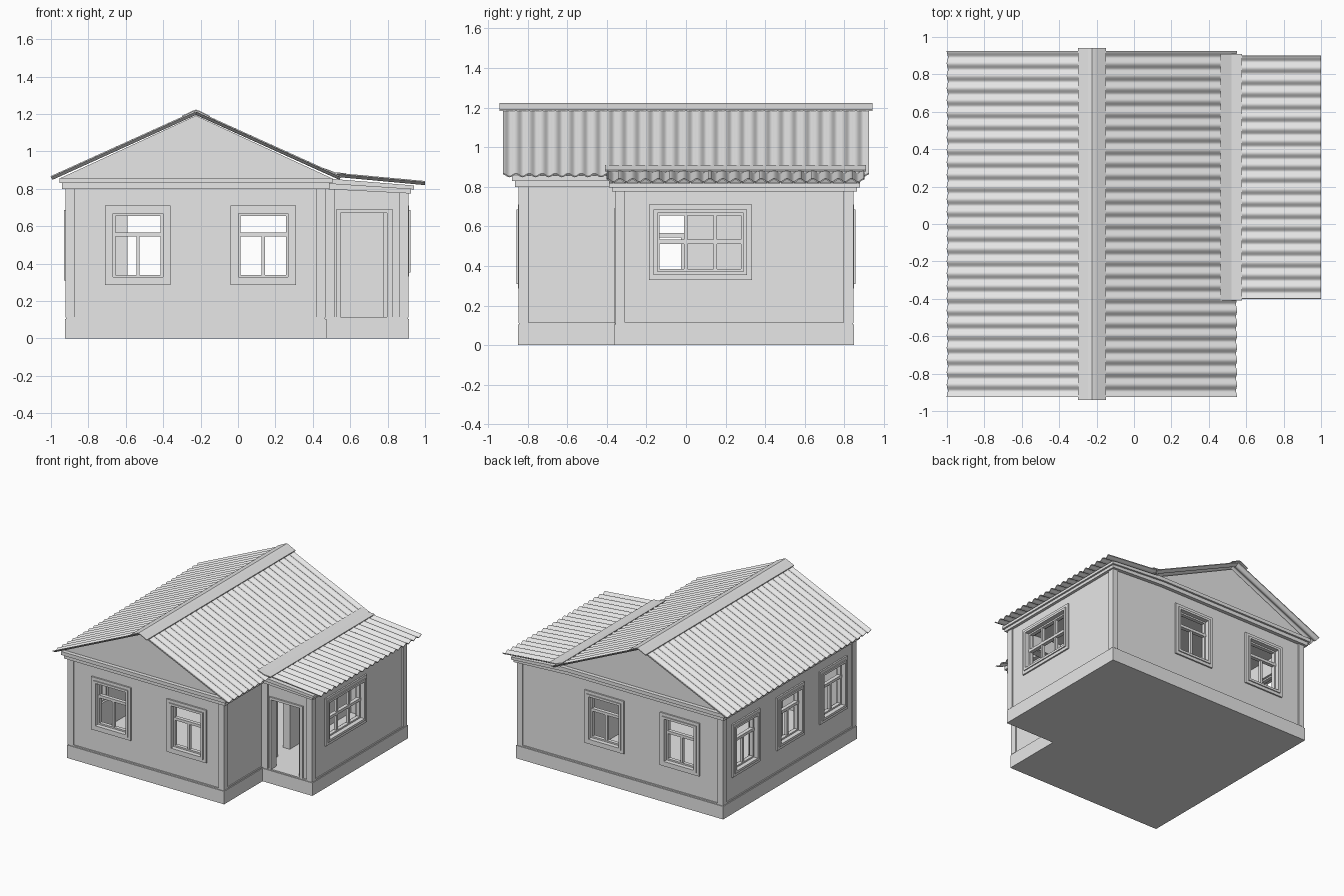
import bpy, bmesh, math
from mathutils import Vector

old = bpy.data.objects.get("Cube")
if old:
    bpy.data.objects.remove(old, do_unlink=True)

grey = bpy.data.materials.new("plain_grey")
grey.use_nodes = True
grey.diffuse_color = (0.8, 0.8, 0.8, 1)
grey.node_tree.nodes["Principled BSDF"].inputs["Base Color"].default_value = (0.8, 0.8, 0.8, 1)


def finish(name, bm):
    bmesh.ops.recalc_face_normals(bm, faces=bm.faces)
    mesh = bpy.data.meshes.new(name)
    bm.to_mesh(mesh)
    bm.free()
    mesh.materials.append(grey)
    obj = bpy.data.objects.new(name, mesh)
    bpy.context.collection.objects.link(obj)
    return obj


def add_box(bm, a, b):
    lo = Vector(map(min, a, b))
    hi = Vector(map(max, a, b))
    made = bmesh.ops.create_cube(bm, size=1)["verts"]
    for v in made:
        v.co = Vector((lo[i] + hi[i]) / 2 + v.co[i] * (hi[i] - lo[i]) for i in range(3))


def box(name, a, b):
    bm = bmesh.new()
    add_box(bm, a, b)
    return finish(name, bm)


def prism(name, points, start, end, axis):
    """Extrude a flat outline along y (points are x, z) or z (points are x, y)."""
    bm = bmesh.new()
    place = (lambda p, t: (p[0], t, p[1])) if axis == "y" else (lambda p, t: (p[0], p[1], t))
    first = [bm.verts.new(place(p, start)) for p in points]
    last = [bm.verts.new(place(p, end)) for p in points]
    bm.faces.new(first)
    bm.faces.new(last)
    for i in range(len(points)):
        j = (i + 1) % len(points)
        bm.faces.new((first[i], first[j], last[j], last[i]))
    return finish(name, bm)


def folded_strip(name, line, start, end, thick=0.007):
    under = [(x, z - thick) for x, z in reversed(line)]
    return prism(name, line + under, start, end, "y")


def l_outline(inset):
    """Plan of the main house with the side porch."""
    x0, x1, x2 = -0.925 + inset, 0.472 - inset, 0.915 - inset
    y0, y1, y2 = -0.85 + inset, -0.363 + inset, 0.85 - inset
    return [(x0, y0), (x1, y0), (x1, y1), (x2, y1), (x2, y2), (x0, y2)]


# Foundation, floor and walls
prism("foundation", l_outline(0), 0, 0.104, "z")
prism("floor_ledge", l_outline(0.006), 0.1, 0.114, "z")
walls = prism("walls", l_outline(0.014), 0.105, 0.802, "z")


def cut(a, b):
    cutter = box("cutter", a, b)
    cutter.hide_render = True
    mod = walls.modifiers.new("opening", "BOOLEAN")
    mod.operation = "DIFFERENCE"
    mod.solver = "EXACT"
    mod.object = cutter
    bpy.context.view_layer.objects.active = walls
    bpy.ops.object.modifier_apply(modifier=mod.name)
    bpy.data.objects.remove(cutter, do_unlink=True)


cut((-0.85, -0.775, 0.05), (0.40, 0.775, 0.9))
cut((0.46, -0.29, 0.05), (0.84, 0.775, 0.9))
cut((0.35, -0.15, 0.05), (0.5, 0, 0.68))
cut((0.545, -0.45, 0.05), (0.80, -0.25, 0.68))
box("partition", (-0.86, 0, 0.11), (-0.59, 0.05, 0.81))

# Wall directions: sideways axis, outward axis, distance of the wall face
SIDES = {
    "front": (Vector((1, 0, 0)), Vector((0, -1, 0)), 0.836),
    "back": (Vector((1, 0, 0)), Vector((0, 1, 0)), 0.836),
    "right": (Vector((0, 1, 0)), Vector((-1, 0, 0)), 0.911),
    "left": (Vector((0, 1, 0)), Vector((1, 0, 0)), 0.901),
    "porch": (Vector((1, 0, 0)), Vector((0, -1, 0)), 0.349),
}


def spot(side, u, d, z):
    along, out, face = SIDES[side]
    return along * u + out * (face + d) + Vector((0, 0, z))


def add_ring(bm, side, rect, width, d0, d1):
    """Rectangular moulding with mitred corners."""
    u0, u1, z0, z1 = rect
    loops = []
    for w, d in ((0, d0), (0, d1), (width, d1), (width, d0)):
        corners = ((u0 + w, z0 + w), (u1 - w, z0 + w), (u1 - w, z1 - w), (u0 + w, z1 - w))
        loops.append([bm.verts.new(spot(side, u, d, z)) for u, z in corners])
    for k in range(4):
        a, b = loops[k], loops[(k + 1) % 4]
        for i in range(4):
            j = (i + 1) % 4
            bm.faces.new((a[i], a[j], b[j], b[i]))


def window(name, side, centre, half, z0, z1, transom, bars, full_bars):
    u0, u1 = centre - half, centre + half
    cut(spot(side, u0, 0.1, z0), spot(side, u1, -0.1, z1))
    bm = bmesh.new()
    add_ring(bm, side, (u0 - 0.042, u1 + 0.042, z0 - 0.042, z1 + 0.042), 0.042, -0.005, 0.012)
    add_ring(bm, side, (u0 - 0.018, u1 + 0.018, z0 - 0.018, z1 + 0.018), 0.018, -0.005, 0.02)
    add_ring(bm, side, (u0 - 0.002, u1 + 0.002, z0 - 0.002, z1 + 0.002), 0.014, -0.045, -0.015)
    add_box(bm, spot(side, u0, -0.042, transom - 0.011), spot(side, u1, -0.012, transom + 0.011))
    top = z1 if full_bars else transom
    for u in bars:
        add_box(bm, spot(side, centre + u - 0.009, -0.04, z0), spot(side, centre + u + 0.009, -0.017, top))
    finish(name, bm)


for side in ("front", "back"):
    for n, x in enumerate((-0.535, 0.135)):
        window(f"{side}_window_{n + 1}", side, x, 0.133, 0.328, 0.668, 0.555, [0], False)
for n, y in enumerate((-0.56, -0.015, 0.55)):
    window(f"right_window_{n + 1}", "right", y, 0.133, 0.328, 0.668, 0.555, [0], False)
window("porch_window", "left", 0.073, 0.218, 0.372, 0.668, 0.522, [-0.075, 0.075], True)

# Door frame: jambs, head and inner stop
bm = bmesh.new()
for u0, u1 in ((0.527, 0.548), (0.797, 0.825)):
    add_box(bm, spot("porch", u0, -0.05, 0.11), spot("porch", u1, 0.012, 0.69))
add_box(bm, spot("porch", 0.527, -0.05, 0.672), spot("porch", 0.825, 0.012, 0.692))
add_box(bm, spot("porch", 0.775, -0.045, 0.11), spot("porch", 0.80, -0.015, 0.675))
finish("door_frame", bm)

# Corner boards
bm = bmesh.new()
posts = [(-0.921, -0.846, 1, 1), (-0.921, 0.846, 1, -1), (0.468, -0.846, -1, 1),
         (0.911, -0.359, -1, 1), (0.911, 0.846, -1, -1)]
for x, y, sx, sy in posts:
    add_box(bm, (x, y, 0.112), (x + 0.05 * sx, y + 0.05 * sy, 0.805))
add_box(bm, (0.45, -0.359, 0.112), (0.515, -0.32, 0.805))
finish("corner_boards", bm)

# Cornices and gable
box("cornice_lower", (-0.94, -0.865, 0.80), (0.49, 0.865, 0.83))
box("cornice_upper", (-0.955, -0.88, 0.83), (0.505, 0.88, 0.858))
prism("porch_cornice_lower", [(0.44, 0.80), (0.925, 0.775), (0.925, 0.80), (0.44, 0.83)], -0.375, 0.865, "y")
prism("porch_cornice_upper", [(0.44, 0.83), (0.94, 0.797), (0.94, 0.818), (0.44, 0.858)], -0.39, 0.88, "y")
prism("gable", [(-0.95, 0.857), (0.50, 0.857), (-0.225, 1.192)], -0.848, 0.848, "y")


# Corrugated roof sheets
def corrugated(name, eave, top, y0, y1, waves):
    bm = bmesh.new()
    a, b = Vector((eave[0], 0, eave[1])), Vector((top[0], 0, top[1]))
    run = b - a
    normal = Vector((-run.z, 0, run.x)).normalized()
    if normal.z < 0:
        normal.negate()
    steps = waves * 10
    previous = None
    for i in range(steps + 1):
        lift = normal * (0.008 * math.cos(2 * math.pi * waves * i / steps))
        shift = Vector((0, y0 + (y1 - y0) * i / steps, 0)) + lift
        pair = [bm.verts.new(a + shift), bm.verts.new(b + shift)]
        if previous:
            bm.faces.new((previous[0], previous[1], pair[1], pair[0]))
        previous = pair
    obj = finish(name, bm)
    solid = obj.modifiers.new("thickness", "SOLIDIFY")
    solid.thickness = 0.006
    solid.offset = 0
    bpy.ops.object.select_all(action="DESELECT")
    obj.select_set(True)
    bpy.context.view_layer.objects.active = obj
    bpy.ops.object.modifier_apply(modifier=solid.name)
    bpy.ops.object.shade_smooth_by_angle(angle=math.radians(45))


corrugated("roof_right", (-0.997, 0.858), (-0.225, 1.207), -0.925, 0.925, 28)
corrugated("roof_left", (0.547, 0.858), (-0.225, 1.207), -0.925, 0.925, 28)
corrugated("porch_roof", (1.0, 0.831), (0.50, 0.877), -0.40, 0.90, 20)

# Ridge cap and flashing
folded_strip("ridge_cap", [(-0.30, 1.19), (-0.245, 1.217), (-0.225, 1.224), (-0.205, 1.217), (-0.15, 1.19)],
             -0.942, 0.942)
folded_strip("porch_flashing", [(0.462, 0.91), (0.52, 0.888), (0.577, 0.884)], -0.41, 0.91)
